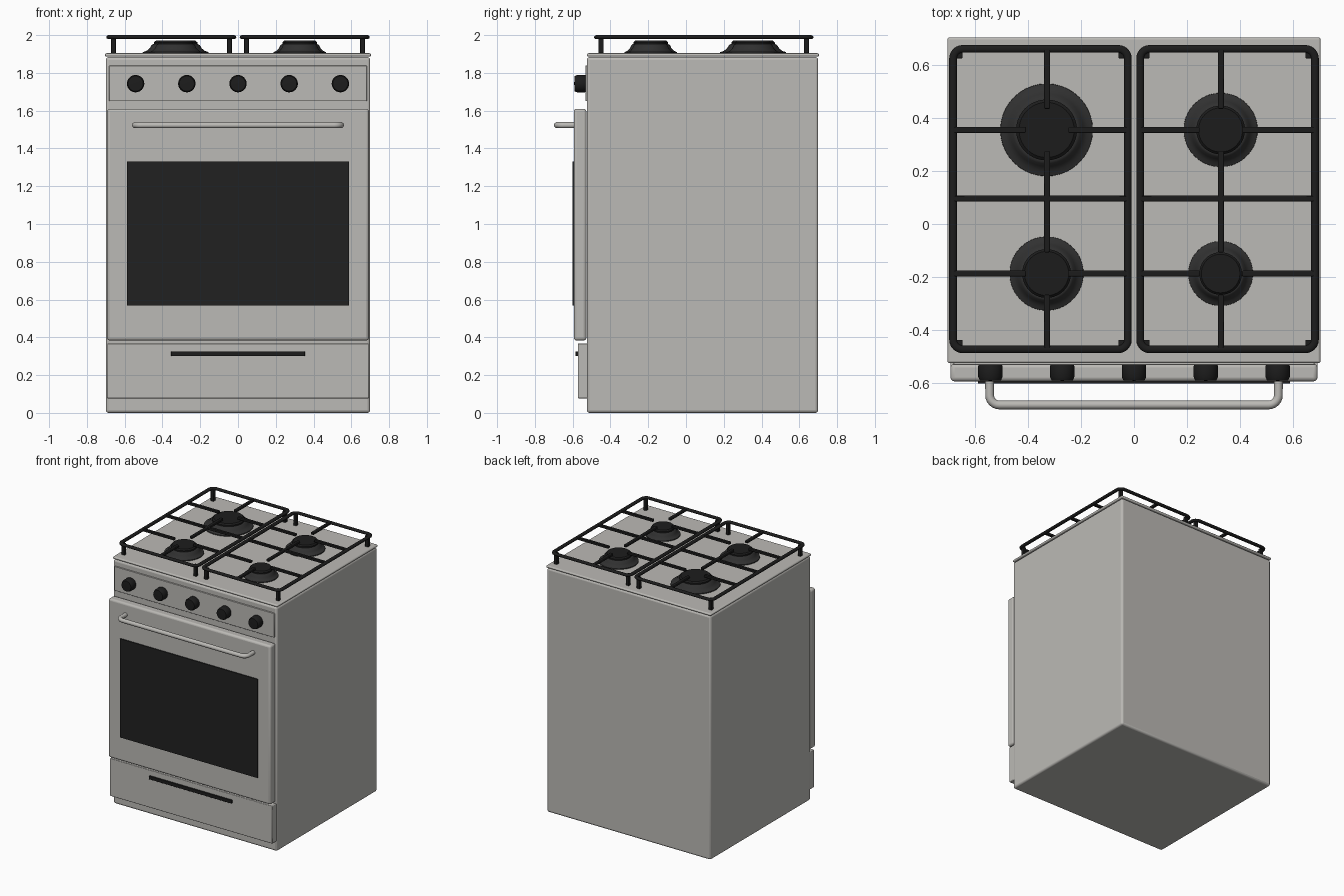
import bpy, bmesh, math
from mathutils import Matrix

if "Cube" in bpy.data.objects:
    bpy.data.objects.remove(bpy.data.objects["Cube"])


def material(name, r, g, b):
    m = bpy.data.materials.new(name)
    m.diffuse_color = (r, g, b, 1)
    m.use_nodes = True
    m.node_tree.nodes["Principled BSDF"].inputs["Base Color"].default_value = m.diffuse_color
    return m


STEEL = material("brushed steel", 0.50, 0.49, 0.465)
BLACK = material("black iron", 0.012, 0.012, 0.012)
GLASS = material("dark glass", 0.015, 0.015, 0.015)
RING = material("burner grey", 0.03, 0.03, 0.03)


def finish(name, bm, mat, bevel=0, segments=3, smooth=True):
    me = bpy.data.meshes.new(name)
    bm.to_mesh(me)
    bm.free()
    ob = bpy.data.objects.new(name, me)
    bpy.context.collection.objects.link(ob)
    me.materials.append(mat)
    if bevel:
        mod = ob.modifiers.new("rounded edges", 'BEVEL')
        mod.width, mod.segments = bevel, segments
    if smooth:
        bpy.ops.object.select_all(action='DESELECT')
        ob.select_set(True)
        bpy.context.view_layer.objects.active = ob
        bpy.ops.object.shade_smooth_by_angle(angle=math.radians(35))
    return ob


def box(name, x, y, z, mat, bevel=0, segments=3):
    """Box from (min, max) ranges."""
    bm = bmesh.new()
    size = [b - a for a, b in (x, y, z)]
    mid = [(a + b) / 2 for a, b in (x, y, z)]
    bmesh.ops.create_cube(bm, size=1, matrix=Matrix.Translation(mid) @ Matrix.Diagonal((*size, 1)))
    return finish(name, bm, mat, bevel, segments)


def lathe(name, profile, mat, loc, tilt=0, steps=40):
    """Spin a (radius, height) profile; tilt turns the axis toward -y."""
    bm = bmesh.new()
    vs = [bm.verts.new((r, 0, h)) for r, h in profile]
    edges = [bm.edges.new(p) for p in zip(vs, vs[1:])]
    bmesh.ops.spin(bm, geom=vs + edges, axis=(0, 0, 1), cent=(0, 0, 0),
                   angle=2 * math.pi, steps=steps)
    bmesh.ops.remove_doubles(bm, verts=bm.verts, dist=1e-5)
    bmesh.ops.recalc_face_normals(bm, faces=bm.faces)
    bm.transform(Matrix.Translation(loc) @ Matrix.Rotation(tilt, 4, 'X'))
    return finish(name, bm, mat)


def tube(name, points, radius, mat, cyclic=False):
    cu = bpy.data.curves.new(name, 'CURVE')
    cu.dimensions = '3D'
    cu.bevel_depth, cu.bevel_resolution, cu.use_fill_caps = radius, 3, True
    sp = cu.splines.new('POLY')
    sp.points.add(len(points) - 1)
    for p, co in zip(sp.points, points):
        p.co = (*co, 1)
    sp.use_cyclic_u = cyclic
    cu.materials.append(mat)
    ob = bpy.data.objects.new(name, cu)
    bpy.context.collection.objects.link(ob)
    return ob


def arc(cx, cy, r, start, end, n=6):
    angles = [math.radians(start + (end - start) * i / n) for i in range(n + 1)]
    return [(cx + r * math.cos(a), cy + r * math.sin(a)) for a in angles]


# Cabinet and hob plate
box("cabinet", (-0.70, 0.70), (-0.525, 0.70), (0, 1.884), STEEL, 0.015)
box("hob_plate", (-0.704, 0.704), (-0.525, 0.704), (1.886, 1.904), STEEL, 0.008)

# Front panels
box("control_panel", (-0.682, 0.682), (-0.533, -0.51), (1.65, 1.838), STEEL, 0.002, 1)
box("oven_door", (-0.693, 0.693), (-0.594, -0.527), (0.383, 1.61), STEEL, 0.015)
box("oven_window", (-0.588, 0.588), (-0.602, -0.593), (0.568, 1.33), GLASS)
box("drawer", (-0.693, 0.693), (-0.573, -0.515), (0.077, 0.368), STEEL, 0.004, 2)
box("drawer_pull", (-0.354, 0.354), (-0.584, -0.57), (0.30, 0.326), BLACK, 0.003, 2)

# Oven door handle with rounded ends
half = arc(0.508, -0.646, 0.037, 0, -90)
path = [(0.545, -0.59)] + half
path += [(-x, y) for x, y in reversed(path)]
tube("door_handle", [(x, y, 1.523) for x, y in path], 0.0165, STEEL)

# Control knobs
KNOB = [(0, 0), (0.044, 0), (0.046, 0.005), (0.046, 0.045), (0.040, 0.058), (0, 0.060)]
for i in range(-2, 3):
    lathe("knob", KNOB, BLACK, (i * 0.271, -0.532, 1.743), math.radians(90), 32)

# Burners: flared ring with a raised cap
BURNERS = [(-0.33, 0.355, 1.0), (-0.33, -0.187, 0.80),
           (0.327, 0.355, 0.80), (0.327, -0.187, 0.70)]
for x, y, s in BURNERS:
    ring = [(0.175, 0), (0.174, 0.008), (0.155, 0.014), (0.138, 0.028),
            (0.127, 0.046), (0.118, 0.050), (0, 0.050)]
    cap = [(0.115, 0.048), (0.115, 0.060), (0.104, 0.069), (0, 0.069)]
    lathe("burner_ring", [(r * s, h) for r, h in ring], RING, (x, y, 1.902))
    lathe("burner_cap", [(r * s, h) for r, h in cap], BLACK, (x, y, 1.902))

# Pan supports: one frame per side with feet and fingers
TOP, LOW = 2.0, 1.98
Y0, Y1, R = -0.473, 0.661, 0.036
for side in (-1, 1):
    x0, x1 = sorted((side * 0.023, side * 0.683))
    xc = side * 0.328
    loop = (arc(x1 - R, Y1 - R, R, 0, 90) + arc(x0 + R, Y1 - R, R, 90, 180)
            + arc(x0 + R, Y0 + R, R, 180, 270) + arc(x1 - R, Y0 + R, R, 270, 360))
    frame = tube("support_frame", [(x, y, 0) for x, y in loop], 0.0145, BLACK, True)
    frame.location.z, frame.scale.z = 1.989, 0.75
    for x in (x0 + 0.023, x1 - 0.023):
        for y in (Y0 + 0.023, Y1 - 0.023):
            box("support_foot", (x - 0.013, x + 0.013), (y - 0.013, y + 0.013),
                (1.902, 1.99), BLACK, 0.004, 2)

    def bar(xr, yr):
        box("support_bar", xr, yr, (LOW, TOP - 0.001), BLACK, 0.004, 2)

    w, gap = 0.011, 0.08
    bar((x0, x1), (0.096 - w, 0.096 + w))
    for y in (-0.187, 0.355):
        bar((x0, xc - gap), (y - w, y + w))
        bar((xc + gap, x1), (y - w, y + w))
    for a, b in ((Y0, -0.187 - gap), (-0.187 + gap, 0.355 - gap), (0.355 + gap, Y1)):
        bar((xc - w, xc + w), (a, b))
